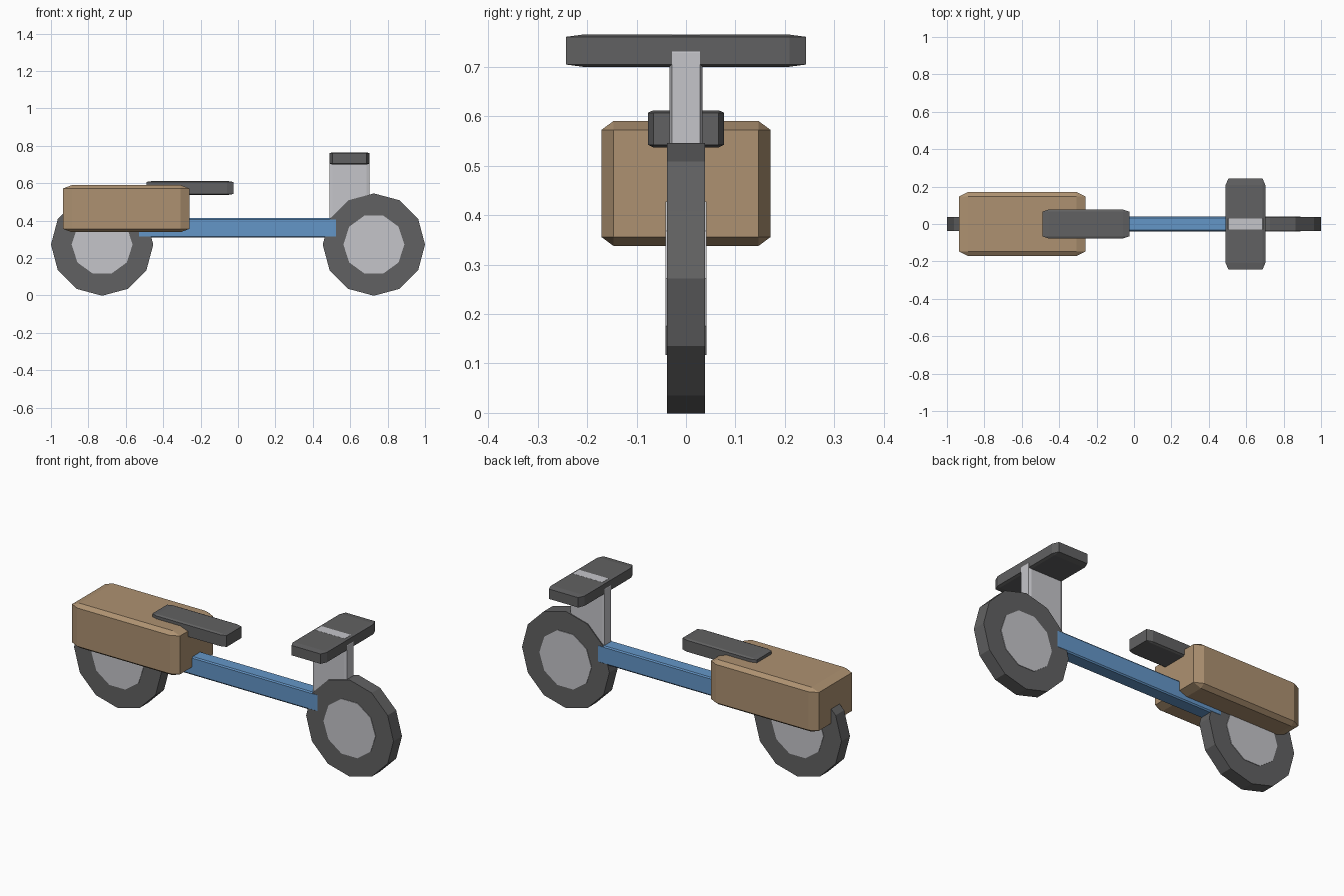
import bpy
from math import pi

cube = bpy.data.objects.get("Cube")
if cube:
    bpy.data.objects.remove(cube, do_unlink=True)


def make_material(name, rgb):
    mat = bpy.data.materials.new(name)
    mat.use_nodes = True
    mat.diffuse_color = (*rgb, 1)
    mat.node_tree.nodes["Principled BSDF"].inputs["Base Color"].default_value = (*rgb, 1)
    return mat


dark = make_material("dark_grey", (0.12, 0.12, 0.122))
silver = make_material("light_grey", (0.56, 0.56, 0.59))
blue = make_material("frame_blue", (0.127, 0.305, 0.575))
tan = make_material("box_tan", (0.42, 0.285, 0.165))


def block(name, x, half_y, z, mat):
    """Chamfered box; the chamfer stretches with the proportions of the box."""
    centre = (sum(x) / 2, 0, sum(z) / 2)
    bpy.ops.mesh.primitive_cube_add(size=1, location=centre)
    obj = bpy.context.object
    obj.name = name
    obj.scale = (x[1] - x[0], 2 * half_y, z[1] - z[0])
    bevel = obj.modifiers.new("chamfer", "BEVEL")
    bevel.width = 0.07
    bevel.segments = 1
    obj.data.materials.append(mat)


def disc(name, x, radius, half_y, sides, mat):
    """Faceted disc with its axle along y."""
    bpy.ops.mesh.primitive_cylinder_add(
        vertices=sides, radius=radius, depth=2 * half_y,
        location=(x, 0, 0.272), rotation=(pi / 2, pi / 2, 0))
    obj = bpy.context.object
    obj.name = name
    obj.data.materials.append(mat)


# Wheels with pale hubs
for side, x in (("rear", -0.7265), ("front", 0.7265)):
    disc(side + "_tyre", x, 0.2735, 0.038, 12, dark)
    disc(side + "_hub", x, 0.163, 0.041, 10, silver)

# Frame beam running into both wheels
block("frame_beam", (-0.6, 0.595), 0.0388, (0.309, 0.413), blue)

# Steering post and handlebar
block("steering_post", (0.489, 0.703), 0.033, (0.24, 0.7655), silver)
block("handlebar", (0.49, 0.702), 0.243, (0.7, 0.765), dark)

# Seat and cargo box over the rear wheel
block("seat", (-0.49, -0.025), 0.077, (0.537, 0.612), dark)
block("cargo_box", (-0.935, -0.26), 0.171, (0.338, 0.59), tan)
